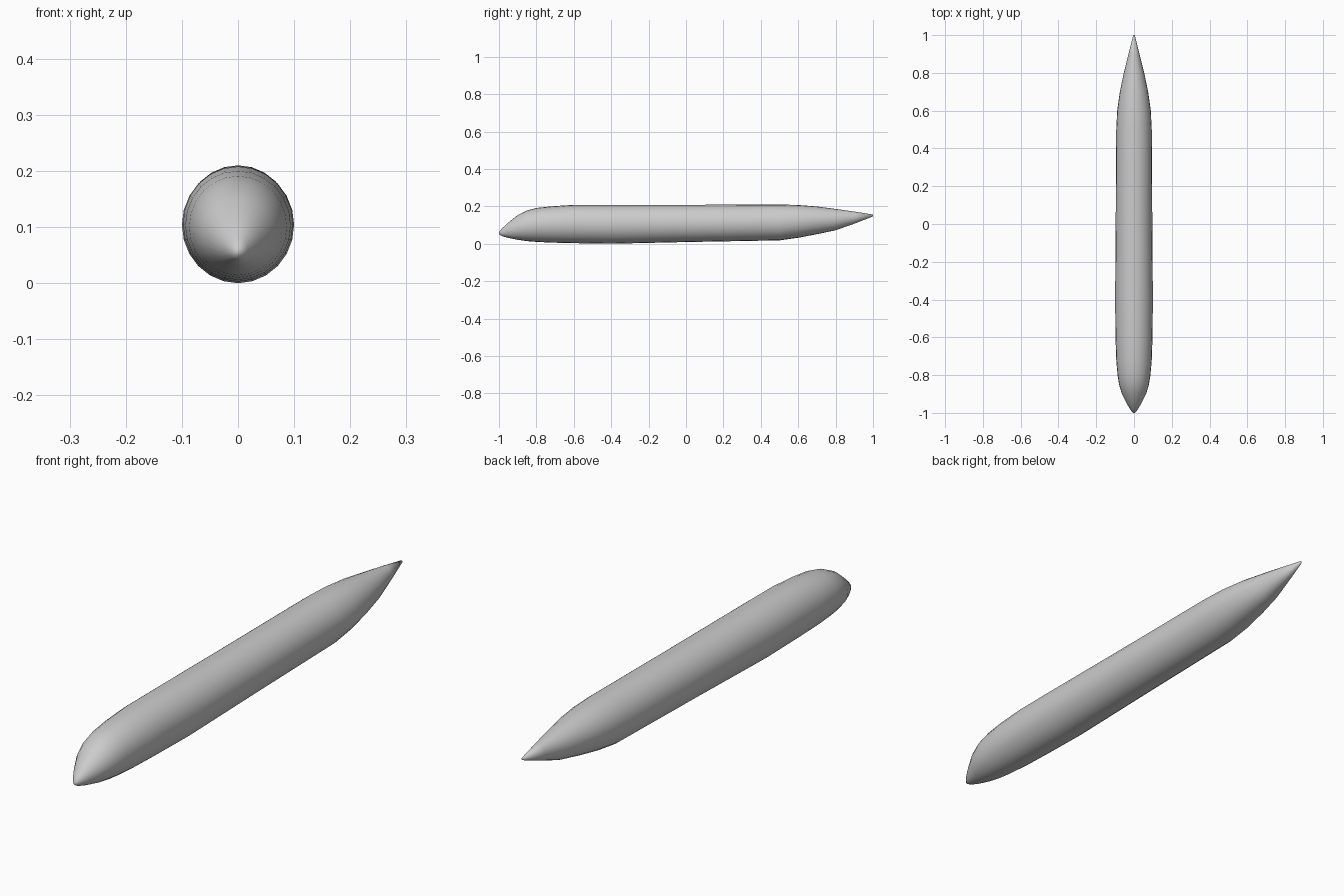
import bpy, bmesh
from math import sin, cos, pi

if "Cube" in bpy.data.objects:
    bpy.data.objects.remove(bpy.data.objects["Cube"])

SIDES = 24

# Hull stations: y, half width, bottom z, top z
stations = [
    (-1.00, 0.005, 0.053, 0.064),
    (-0.985, 0.018, 0.043, 0.083),
    (-0.95, 0.039, 0.033, 0.115),
    (-0.90, 0.064, 0.023, 0.155),
    (-0.85, 0.079, 0.016, 0.180),
    (-0.80, 0.087, 0.012, 0.193),
    (-0.72, 0.094, 0.008, 0.202),
    (-0.60, 0.098, 0.005, 0.210),
    (-0.40, 0.100, 0.002, 0.210),
    (0.00, 0.097, 0.011, 0.210),
    (0.50, 0.094, 0.020, 0.212),
    (0.60, 0.089, 0.034, 0.209),
    (0.70, 0.075, 0.053, 0.201),
    (0.80, 0.054, 0.074, 0.188),
    (0.90, 0.029, 0.109, 0.174),
    (1.00, 0.004, 0.148, 0.158),
]

# Loft oval rings along y
bm = bmesh.new()
rings = []
for y, w, bottom, top in stations:
    mid, half = (top + bottom) / 2, (top - bottom) / 2
    rings.append([bm.verts.new((w * sin(2 * pi * i / SIDES), y,
                                mid + half * cos(2 * pi * i / SIDES)))
                  for i in range(SIDES)])
for a, b in zip(rings, rings[1:]):
    for i in range(SIDES):
        j = (i + 1) % SIDES
        bm.faces.new((a[i], a[j], b[j], b[i]))

# Nose and tail caps
bm.faces.new(rings[0])
bm.faces.new(rings[-1])
bmesh.ops.translate(bm, verts=bm.verts, vec=(0, 0, -0.002))
bmesh.ops.recalc_face_normals(bm, faces=bm.faces)

mesh = bpy.data.meshes.new("fuselage")
bm.to_mesh(mesh)
bm.free()
fuselage = bpy.data.objects.new("fuselage", mesh)
bpy.context.collection.objects.link(fuselage)
for face in mesh.polygons:
    face.use_smooth = True
